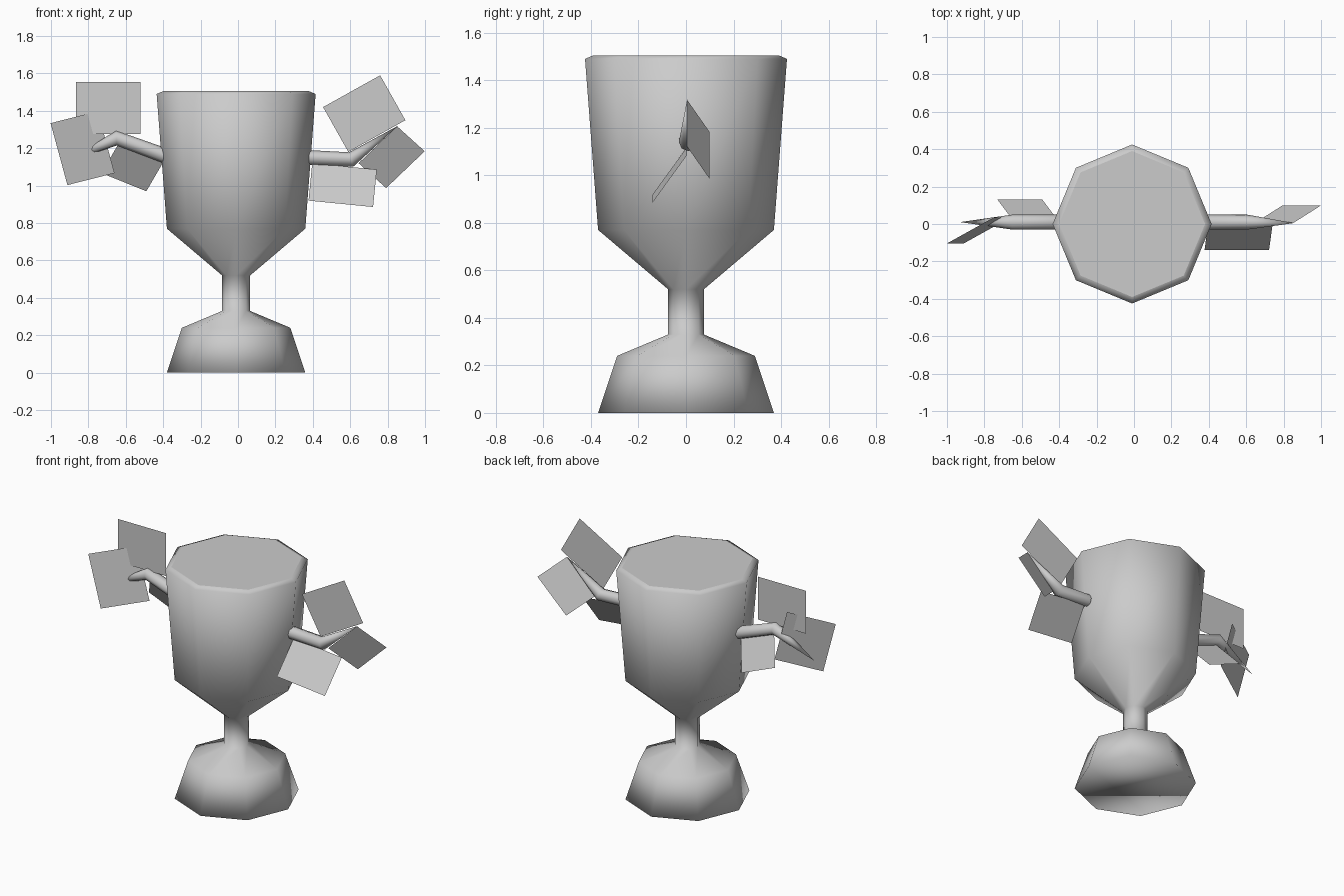
import bpy, bmesh, math
from mathutils import Vector

old = bpy.data.objects.get("Cube")
if old:
    bpy.data.objects.remove(old, do_unlink=True)

GREY = (0.6, 0.6, 0.6, 1)
grey = bpy.data.materials.new("plain grey")
grey.use_nodes = True
grey.diffuse_color = GREY
grey.node_tree.nodes["Principled BSDF"].inputs["Base Color"].default_value = GREY


def finish(name, bm, fix_normals=True):
    if fix_normals:
        bmesh.ops.recalc_face_normals(bm, faces=bm.faces)
    mesh = bpy.data.meshes.new(name)
    bm.to_mesh(mesh)
    bm.free()
    mesh.materials.append(grey)
    obj = bpy.data.objects.new(name, mesh)
    bpy.context.collection.objects.link(obj)
    return obj


def skin(bm, rings):
    """Join neighbouring rings of vertices with smooth quads."""
    for a, b in zip(rings, rings[1:]):
        n = len(a)
        for i in range(n):
            j = (i + 1) % n
            bm.faces.new((a[i], a[j], b[j], b[i])).smooth = True


def turned(name, profile, sides, centre_x):
    """Closed turned solid from (radius, height) points."""
    bm = bmesh.new()
    rings = []
    for r, z in profile:
        angles = [math.tau * i / sides for i in range(sides)]
        rings.append([bm.verts.new((centre_x + r * math.cos(t), r * math.sin(t), z))
                      for t in angles])
    skin(bm, rings)
    bm.faces.new(rings[0][::-1]).smooth = True
    bm.faces.new(rings[-1]).smooth = False
    return finish(name, bm)


def branch(name, start, elbow, tip, radius=0.04, sides=8):
    """Bent tube in the xz plane that tapers to a point."""
    bm = bmesh.new()
    start, elbow, tip = map(Vector, (start, elbow, tip))
    d1 = (elbow - start).normalized()
    d2 = (tip - elbow).normalized()
    side = Vector((0, 1, 0))
    rings = []
    for point, along in ((start, d1), (elbow, (d1 + d2).normalized())):
        up = side.cross(along)
        rings.append([bm.verts.new(point + radius * (side * math.cos(t) + up * math.sin(t)))
                      for t in (math.tau * i / sides for i in range(sides))])
    skin(bm, rings)
    bm.faces.new(rings[0][::-1])
    end = bm.verts.new(tip)
    for i in range(sides):
        bm.faces.new((rings[1][i], rings[1][(i + 1) % sides], end)).smooth = True
    return finish(name, bm)


def leaf(name, corner, u, v):
    """Flat parallelogram from one corner and two edge vectors."""
    bm = bmesh.new()
    c, u, v = Vector(corner), Vector(u), Vector(v)
    bm.faces.new([bm.verts.new(p) for p in (c, c + u, c + u + v, c + v)])
    return finish(name, bm, False)


# Eight-sided pot: foot, stem, bowl and bevelled rim
turned("pot", [(0.37, 0), (0.29, 0.24), (0.075, 0.33), (0.075, 0.52),
               (0.37, 0.77), (0.425, 1.49), (0.39, 1.505)], 8, -0.01)

# Bent twigs on both sides
branch("left_branch", (0.38, 0.01, 1.15), (0.605, 0.01, 1.14), (0.855, 0.005, 1.32))
branch("right_branch", (-0.39, 0.01, 1.16), (-0.65, 0.01, 1.255), (-0.93, 0.01, 1.12))

# Leaves on the left twig
leaf("left_upper_leaf", (0.59, 0.005, 1.18), (0.305, 0, 0.17), (-0.135, 0, 0.24))
leaf("left_outer_leaf", (0.645, 0.005, 1.12), (0.147, 0.093, -0.133), (0.206, 0, 0.197))
leaf("left_lower_leaf", (0.377, -0.14, 0.92), (0.345, 0, -0.034), (0.02, 0.145, 0.20))

# Leaves on the right twig
leaf("right_upper_leaf", (-0.865, 0.005, 1.277), (0.345, 0, 0), (0, 0, 0.278))
leaf("right_outer_leaf", (-0.912, -0.105, 1.003), (0.252, 0.14, 0.064), (-0.09, 0, 0.331))
leaf("right_lower_leaf", (-0.73, 0.13, 1.067), (0.24, 0, -0.097), (0.09, -0.12, 0.155))
